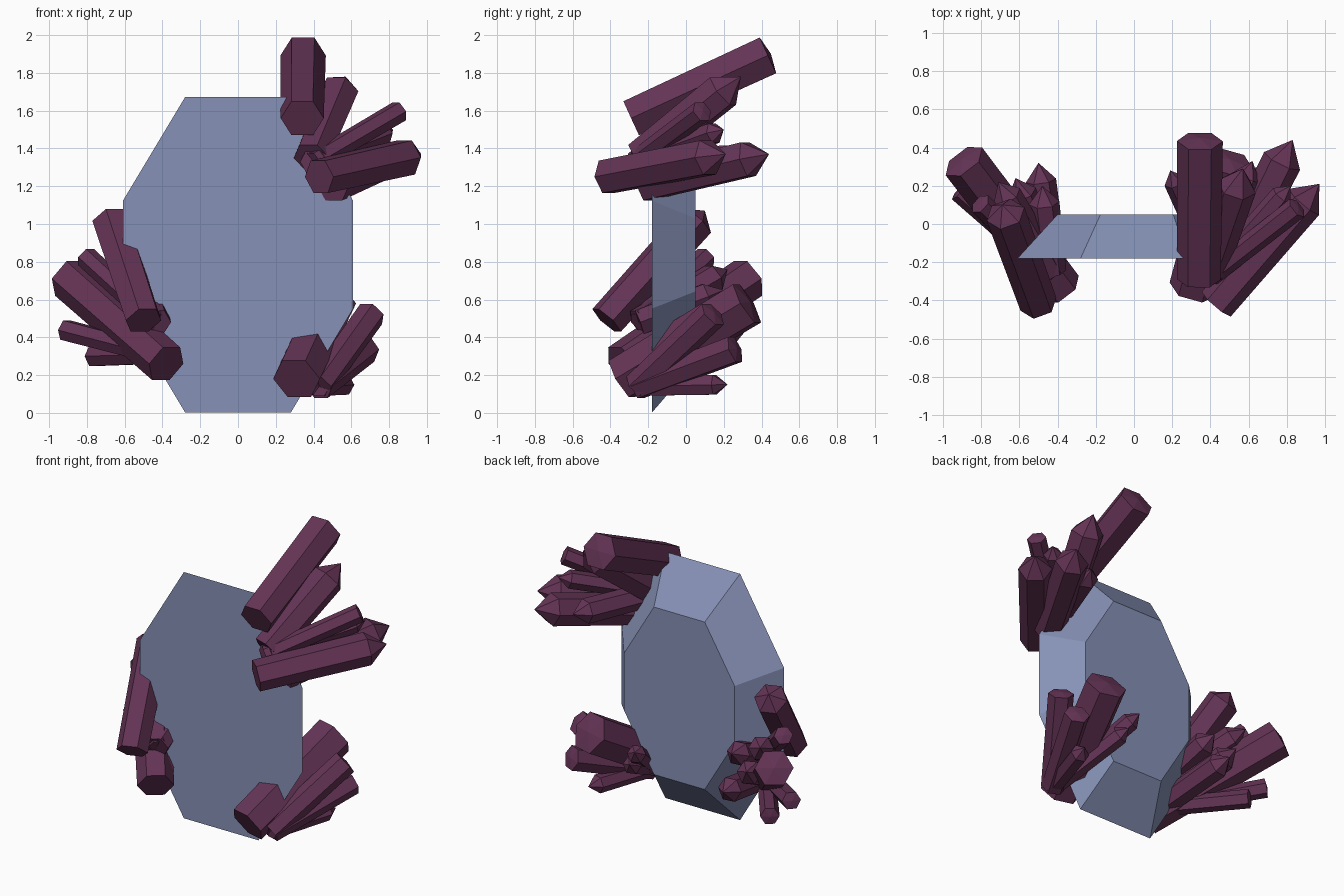
import bpy
import bmesh
from math import cos, sin, pi
from mathutils import Vector

cube = bpy.data.objects.get("Cube")
if cube:
    bpy.data.objects.remove(cube, do_unlink=True)


def make_material(name, rgb):
    mat = bpy.data.materials.new(name)
    mat.use_nodes = True
    color = (*rgb, 1.0)
    mat.diffuse_color = color
    mat.node_tree.nodes["Principled BSDF"].inputs["Base Color"].default_value = color
    return mat


SLATE = make_material("slate blue", (0.24, 0.285, 0.47))
PLUM = make_material("plum crystal", (0.128, 0.034, 0.092))


def finish(name, bm, mat):
    bmesh.ops.recalc_face_normals(bm, faces=bm.faces)
    mesh = bpy.data.meshes.new(name)
    bm.to_mesh(mesh)
    bm.free()
    mesh.materials.append(mat)
    obj = bpy.data.objects.new(name, mesh)
    bpy.context.collection.objects.link(obj)


def bridge(bm, a, b):
    for i in range(len(a)):
        j = (i + 1) % len(a)
        bm.faces.new((a[i], a[j], b[j], b[i]))


# Octagonal slab, narrowing to the back
def slab():
    quarter = [(0.28, 0.835), (0.61, 0.285)]
    outline = quarter + [(x, -z) for x, z in reversed(quarter)]
    outline += [(-x, -z) for x, z in outline]
    bm = bmesh.new()

    def ring(y, scale, shift):
        return [bm.verts.new((x * scale + shift, y, z * scale + 0.837)) for x, z in outline]

    front, back = ring(-0.18, 1, 0), ring(0.05, 0.68, 0.015)
    bridge(bm, front, back)
    bm.faces.new(front)
    bm.faces.new(back)
    finish("slab", bm, SLATE)


# Six-sided crystal with a flat base and a faceted point
def crystal(name, base, tip, radius, point):
    base, tip = Vector(base), Vector(tip)
    axis = (tip - base).normalized()
    side = Vector((0, 0, 1)).cross(axis).normalized()
    up = axis.cross(side)
    bm = bmesh.new()

    def ring(center, r):
        return [bm.verts.new(center + r * (cos(k * pi / 3) * side + sin(k * pi / 3) * up))
                for k in range(6)]

    low = ring(base, radius * 0.95)
    high = ring(tip - axis * point * radius, radius)
    apex = bm.verts.new(tip)
    bridge(bm, low, high)
    bm.faces.new(low)
    for i in range(6):
        bm.faces.new((high[i], high[(i + 1) % 6], apex))
    finish(name, bm, PLUM)


# Smaller crystals fanning out from one root
def fan(name, root, radius, point, *tips):
    for number, tip in enumerate(tips, 1):
        crystal(f"{name}_{number}", root, tip, radius, point)


BLUNT, SHORT, SHARP = 0.15, 0.7, 1.2
THIN, MEDIUM, THICK, LARGE = 0.06, 0.08, 0.105, 0.12

slab()

# Upper left cluster
crystal("upper_tall_crystal", (0.34, -0.29, 1.56), (0.345, 0.45, 1.9), LARGE, BLUNT)
crystal("upper_front_crystal", (0.43, -0.42, 1.25), (0.97, 0.21, 1.37), THICK, SHARP)
crystal("upper_back_crystal", (0.5, -0.22, 1.21), (0.83, 0.44, 1.37), THICK, SHARP)
crystal("upper_thick_crystal", (0.39, -0.24, 1.35), (0.57, 0.29, 1.78), THICK, SHARP)
upper_root = (0.4, -0.27, 1.33)
fan("upper_blunt_crystal", upper_root, THIN, BLUNT, (0.86, 0.09, 1.6))
fan("upper_medium_crystal", upper_root, MEDIUM, SHARP, (0.62, 0.33, 1.35))
fan("upper_thin_crystal", upper_root, THIN, SHARP, (0.82, 0.2, 1.5))

# Lower left cluster
crystal("lower_large_crystal", (0.31, -0.34, 0.18), (0.5, 0.34, 0.59), 0.135, BLUNT)
lower_root = (0.43, -0.26, 0.14)
fan("lower_blunt_crystal", lower_root, MEDIUM, BLUNT, (0.71, 0.15, 0.53), (0.68, 0.27, 0.34))
fan("lower_thin_crystal", lower_root, THIN, SHARP,
    (0.58, 0.22, 0.15), (0.19, 0.28, 0.51), (0.25, 0.25, 0.4))

# Right cluster
crystal("right_large_crystal", (-0.38, -0.34, 0.26), (-0.9, 0.34, 0.72), LARGE, BLUNT)
crystal("right_front_crystal", (-0.5, -0.42, 0.49), (-0.69, 0.1, 1.07), THICK, SHORT)
right_root = (-0.42, -0.26, 0.31)
fan("right_blunt_crystal", right_root, THIN, BLUNT,
    (-0.92, 0.18, 0.44), (-0.77, 0.2, 0.3))
fan("right_sharp_crystal", right_root, MEDIUM, SHARP,
    (-0.5, 0.32, 0.44), (-0.62, 0.24, 0.58))
right_upper_root = (-0.43, -0.25, 0.48)
fan("right_upper_blunt_crystal", right_upper_root, THIN, BLUNT, (-0.81, 0.11, 0.83))
fan("right_upper_sharp_crystal", right_upper_root, MEDIUM, SHARP,
    (-0.48, 0.2, 0.65), (-0.71, 0.22, 0.76))
